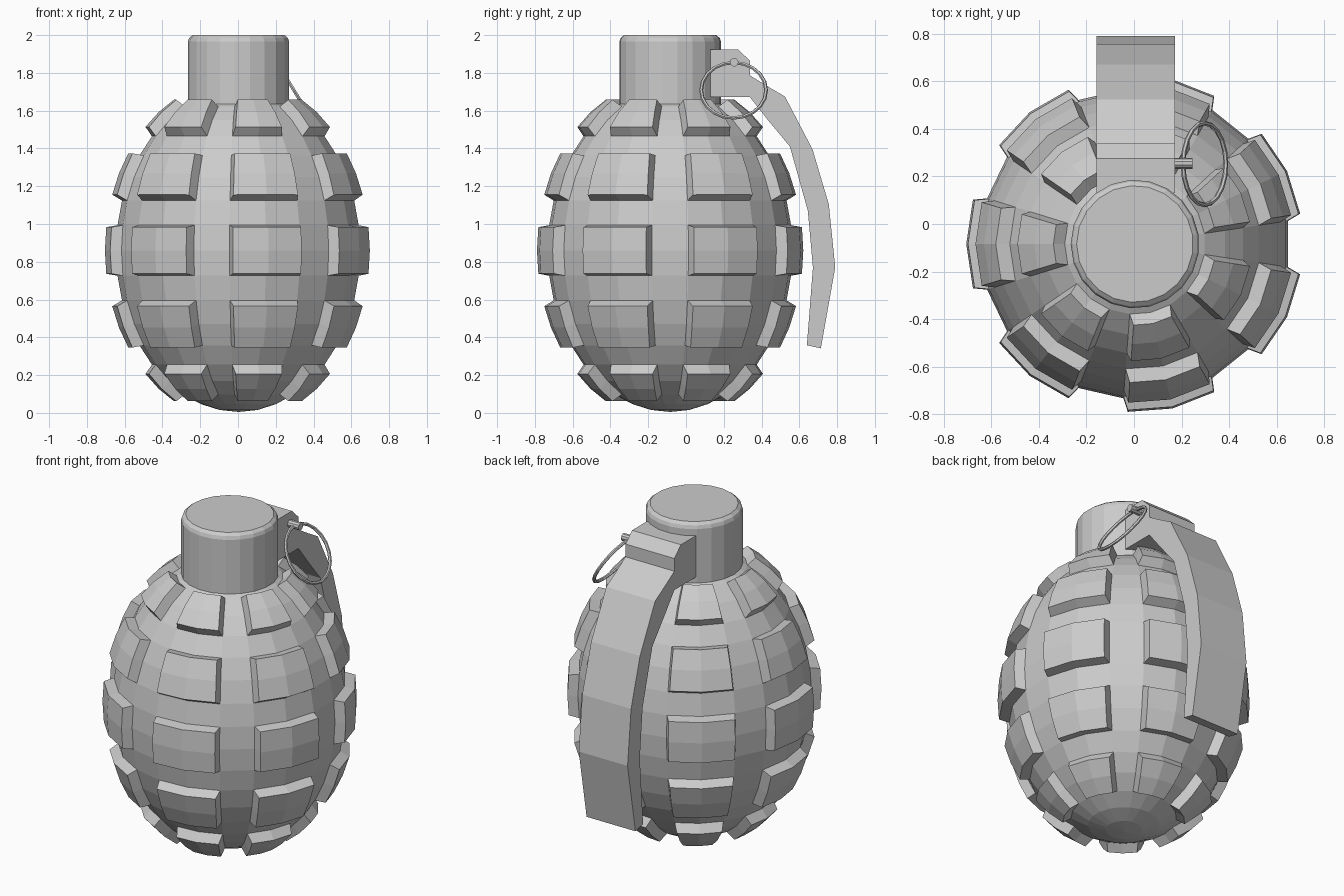
import bpy, bmesh, math
from math import sin, cos, radians, pi
from mathutils import Matrix

if "Cube" in bpy.data.objects:
    bpy.data.objects.remove(bpy.data.objects["Cube"])

CX, CY, CZ = 0.004, -0.084, 0.86   # axis of the body and its middle height
SEG = 21                           # sides around: 7 sectors of 3 facets


def finish(name, bm):
    bmesh.ops.recalc_face_normals(bm, faces=bm.faces)
    mesh = bpy.data.meshes.new(name)
    bm.to_mesh(mesh)
    bm.free()
    obj = bpy.data.objects.new(name, mesh)
    bpy.context.collection.objects.link(obj)
    return obj


def lathe(bm, profile):
    """Revolve (radius, z) points; returns faces[row][column]."""
    rings = []
    for r, z in profile:
        if r < 1e-5:
            rings.append([bm.verts.new((CX, CY, z))] * SEG)
        else:
            rings.append([bm.verts.new((CX + r * cos((j - 0.5) * 2 * pi / SEG),
                                        CY + r * sin((j - 0.5) * 2 * pi / SEG), z))
                          for j in range(SEG)])
    rows = []
    for a, b in zip(rings, rings[1:]):
        row = []
        for j in range(SEG):
            k = (j + 1) % SEG
            loop = list(dict.fromkeys((a[j], a[k], b[k], b[j])))
            row.append(bm.faces.new(loop))
        rows.append(row)
    return rows


# Body: ellipsoid with raised pads, 5 rows in 7 columns
bm = bmesh.new()
profile = [(0.65 * cos(radians(9 * i - 90)), CZ + 0.855 * sin(radians(9 * i - 90)))
           for i in range(18)]
profile.append((0.27, 1.635))
rows = lathe(bm, profile)
pads = [rows[i][j] for i in range(3, 17) if i % 3 != 2
        for j in range(SEG) if j % 3 != 0]
bm.normal_update()
bmesh.ops.inset_region(bm, faces=pads, thickness=0.014, depth=0.058,
                       use_boundary=True, use_even_offset=True)
finish("body", bm)

# Cap with a chamfered rim
bm = bmesh.new()
lathe(bm, [(0.27, 1.635), (0.27, 1.965), (0.263, 1.985), (0.245, 2.0), (0, 2.0)])
bmesh.ops.dissolve_limit(bm, angle_limit=0.01, verts=bm.verts, edges=bm.edges)
finish("cap", bm)

# Safety lever: side profile (y, z) extruded across x
side = [(0.13, 1.925), (0.275, 1.925), (0.338, 1.865), (0.338, 1.787), (0.43, 1.73),
        (0.524, 1.675), (0.67, 1.395), (0.756, 1.105), (0.79, 0.77), (0.714, 0.342),
        (0.64, 0.358), (0.672, 0.77), (0.645, 1.07), (0.55, 1.41), (0.434, 1.55),
        (0.338, 1.672), (0.13, 1.672)]
bm = bmesh.new()
face = bm.faces.new([bm.verts.new((-0.158, y, z)) for y, z in side])
ext = bmesh.ops.extrude_face_region(bm, geom=[face])
bmesh.ops.translate(bm, vec=(0.33, 0, 0),
                    verts=[v for v in ext["geom"] if isinstance(v, bmesh.types.BMVert)])
finish("safety_lever", bm)

# Pin through the side of the lever
bm = bmesh.new()
bmesh.ops.create_cone(bm, cap_ends=True, segments=10, radius1=0.023, radius2=0.023,
                      depth=0.085,
                      matrix=Matrix.Translation((0.203, 0.255, 1.857))
                      @ Matrix.Rotation(pi / 2, 4, 'Y'))
finish("pin", bm)

# Pull ring hanging from the pin, tilted outwards
bpy.ops.mesh.primitive_torus_add(major_segments=20, minor_segments=6,
                                 major_radius=0.172, minor_radius=0.01,
                                 location=(0.296, 0.252, 1.708),
                                 rotation=(0, 1.02, 0))
bpy.context.object.name = "pull_ring"
